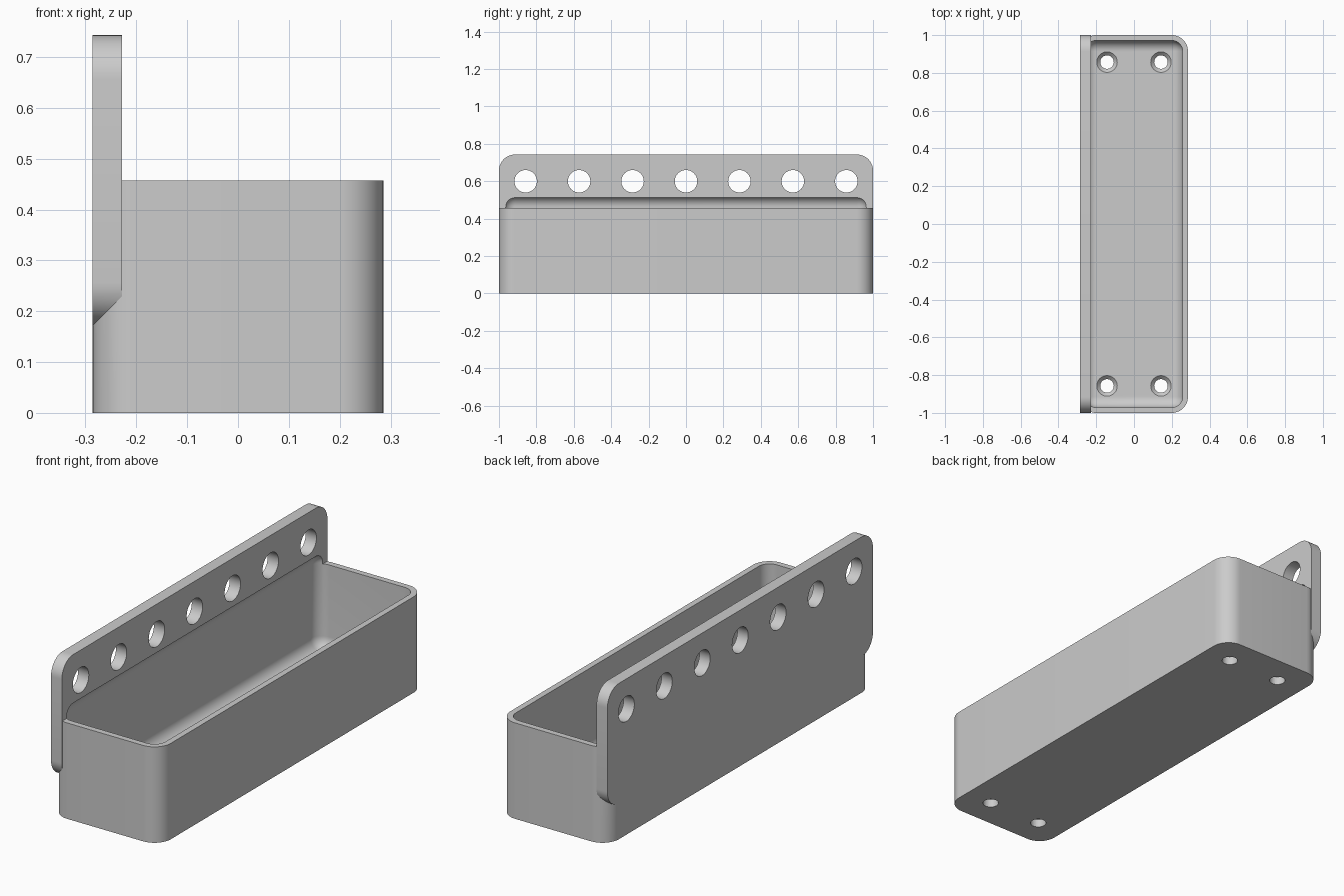
import bpy, bmesh, math
from mathutils import Vector, Matrix

if "Cube" in bpy.data.objects:
    bpy.data.objects.remove(bpy.data.objects["Cube"])

MM = 1 / 35          # design unit: the tray is 70 units long
grey = bpy.data.materials.new("light grey")
grey.use_nodes = True
color = (0.6, 0.6, 0.6, 1)
grey.diffuse_color = color
grey.node_tree.nodes["Principled BSDF"].inputs["Base Color"].default_value = color


def add_object(name, bm):
    mesh = bpy.data.meshes.new(name)
    bm.normal_update()
    bm.to_mesh(mesh)
    bm.free()
    mesh.materials.append(grey)
    obj = bpy.data.objects.new(name, mesh)
    bpy.context.collection.objects.link(obj)
    return obj


def rounded_box(name, low, high, radius, axis=None):
    """Box with rounded edges: those along one axis, or all of them."""
    low, high = Vector(low) * MM, Vector(high) * MM
    bm = bmesh.new()
    bmesh.ops.create_cube(bm, size=1)
    bmesh.ops.scale(bm, vec=high - low, verts=bm.verts)
    bmesh.ops.translate(bm, vec=(low + high) / 2, verts=bm.verts)
    edges = [e for e in bm.edges if axis is None
             or abs((e.verts[0].co - e.verts[1].co).normalized()[axis]) > 0.9]
    bmesh.ops.bevel(bm, geom=edges, offset=radius * MM, offset_type='OFFSET',
                    segments=12, profile=0.5, affect='EDGES')
    return add_object(name, bm)


def cone(name, center, r_low, r_high, depth, axis='Z'):
    bm = bmesh.new()
    bmesh.ops.create_cone(bm, cap_ends=True, segments=48, radius1=r_low * MM,
                          radius2=r_high * MM, depth=depth * MM)
    if axis == 'X':
        bmesh.ops.rotate(bm, verts=bm.verts, matrix=Matrix.Rotation(math.pi / 2, 3, 'Y'))
    bmesh.ops.translate(bm, vec=Vector(center) * MM, verts=bm.verts)
    return add_object(name, bm)


def combine(target, other, operation):
    mod = target.modifiers.new(other.name, 'BOOLEAN')
    mod.operation, mod.object, mod.solver = operation, other, 'EXACT'
    bpy.context.view_layer.objects.active = target
    bpy.ops.object.modifier_apply(modifier=mod.name)
    bpy.data.objects.remove(other)


# Tray body joined to the tall hanging plate
FLOOR = 2
tray = rounded_box("hanging_tray", (-10, -35, 0), (10, 35, 16), 3, axis=2)
plate = rounded_box("hanging_plate", (-10, -35, 6), (-8, 35, 26), 3, axis=0)
combine(tray, plate, 'UNION')

# Hollow with filleted edges, reaching a little into the plate
hollow = rounded_box("hollow", (-9, -34, FLOOR), (9, 34, 18.2), 2)
combine(tray, hollow, 'DIFFERENCE')

# Row of seven holes through the plate
for i in range(-3, 4):
    combine(tray, cone("plate_hole", (-9, i * 10, 21), 2.1, 2.1, 6, 'X'), 'DIFFERENCE')

# Four countersunk screw holes through the floor
for x in (-5, 5):
    for y in (-30, 30):
        combine(tray, cone("screw_hole", (x, y, 0.5), 1.25, 1.25, 6), 'DIFFERENCE')
        combine(tray, cone("countersink", (x, y, FLOOR - 0.25), 1.15, 2.15, 1), 'DIFFERENCE')

# Smooth the rounded corners, keep the hard edges
bpy.ops.object.select_all(action='DESELECT')
tray.select_set(True)
bpy.context.view_layer.objects.active = tray
bpy.ops.object.shade_smooth_by_angle(angle=math.radians(25))
